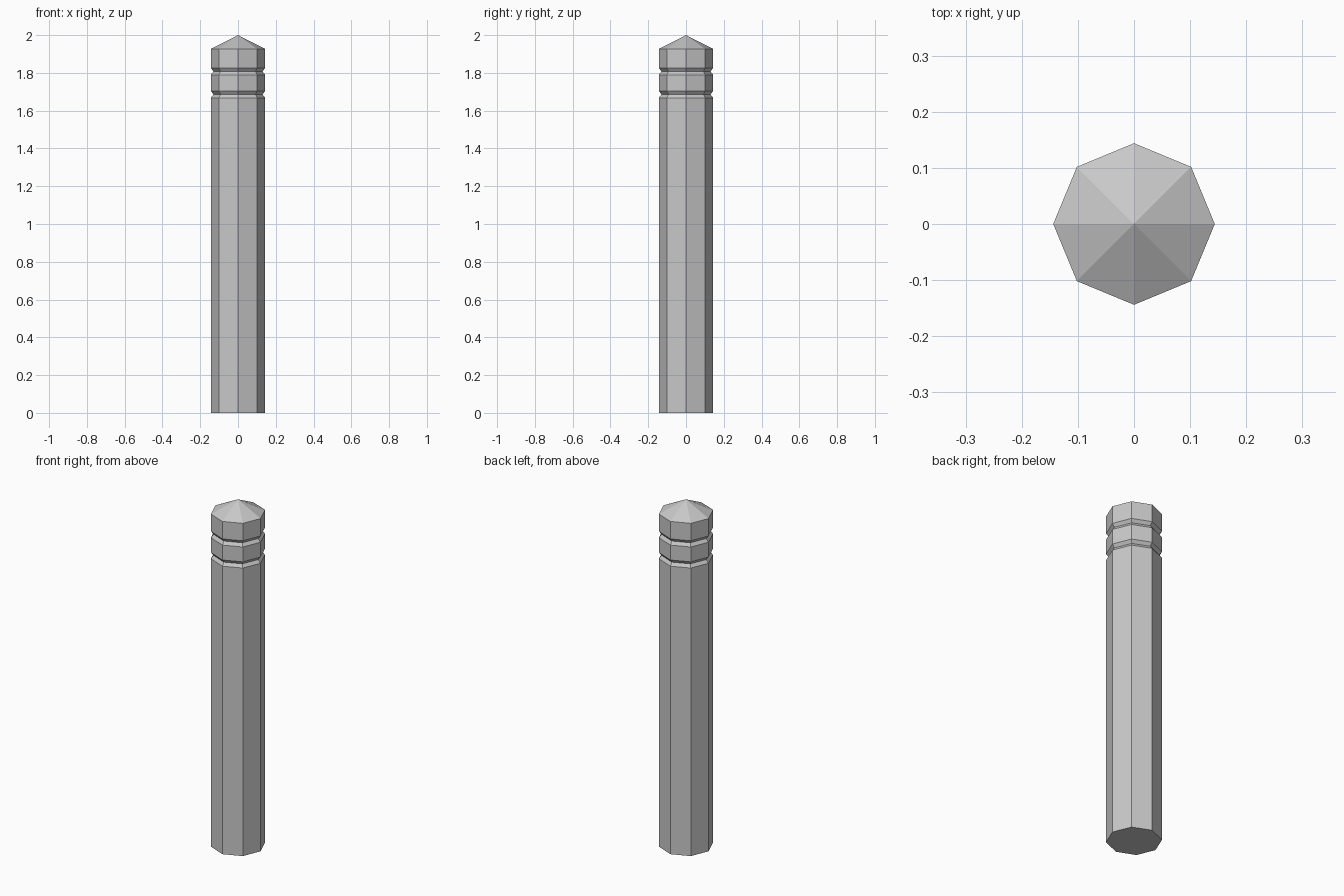
import bpy
import bmesh
from math import cos, sin, tau

cube = bpy.data.objects.get("Cube")
if cube:
    bpy.data.objects.remove(cube, do_unlink=True)

SIDES = 8
RADIUS = 0.144
GROOVE_RADIUS = 0.13
GROOVE_HALF = 0.018

# Single grey paint
grey = bpy.data.materials.new("plain grey")
grey.use_nodes = True
colour = (0.58, 0.58, 0.58, 1)
grey.diffuse_color = colour
grey.node_tree.nodes["Principled BSDF"].inputs["Base Color"].default_value = colour

# Profile: straight shaft, two V grooves, eave of the pointed cap
profile = [(RADIUS, 0)]
for z in (1.686, 1.808):
    profile += [(RADIUS, z - GROOVE_HALF), (GROOVE_RADIUS, z), (RADIUS, z + GROOVE_HALF)]
profile.append((RADIUS, 1.927))

# Post: stacked octagon rings with a flat base and a pyramid cap
bm = bmesh.new()
rings = [[bm.verts.new((r * cos(tau * i / SIDES), r * sin(tau * i / SIDES), z))
          for i in range(SIDES)] for r, z in profile]
tip = bm.verts.new((0, 0, 2))
bm.faces.new(rings[0][::-1])
for i in range(SIDES):
    j = (i + 1) % SIDES
    for low, high in zip(rings, rings[1:]):
        bm.faces.new((low[i], low[j], high[j], high[i]))
    bm.faces.new((rings[-1][i], rings[-1][j], tip))

mesh = bpy.data.meshes.new("bollard_post")
bm.to_mesh(mesh)
bm.free()
mesh.materials.append(grey)
post = bpy.data.objects.new("bollard_post", mesh)
bpy.context.collection.objects.link(post)
